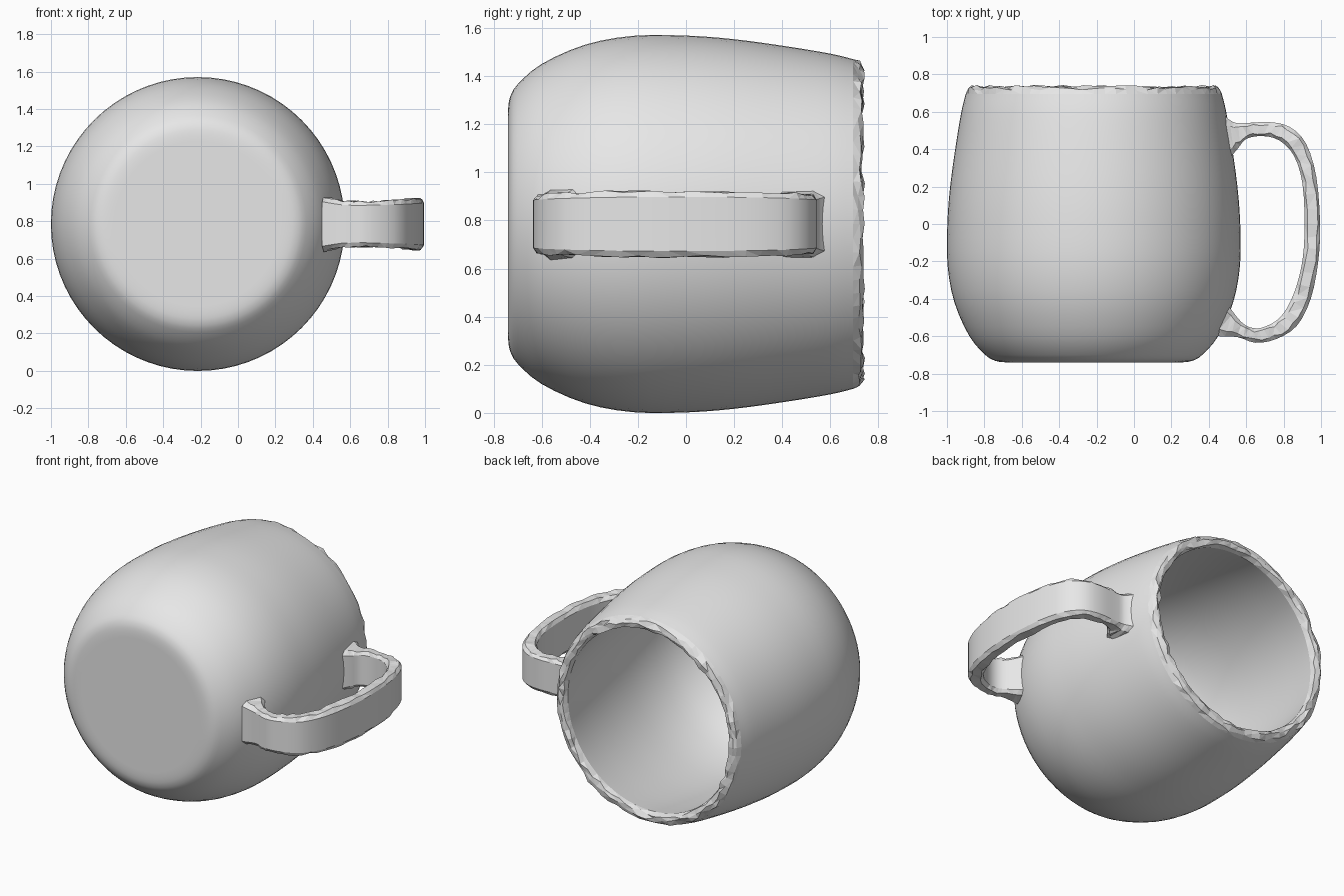
import bpy, bmesh, math, random
from mathutils import Vector

random.seed(4)
cube = bpy.data.objects.get("Cube")
if cube:
    bpy.data.objects.remove(cube, do_unlink=True)

CX, CZ = -0.215, 0.785   # axis of the lying mug

clay = bpy.data.materials.new("plain grey clay")
clay.use_nodes = True
clay.diffuse_color = (0.8, 0.8, 0.8, 1)
clay.node_tree.nodes["Principled BSDF"].inputs["Base Color"].default_value = (0.8, 0.8, 0.8, 1)


def spline(points, steps):
    """Smooth curve through the given points."""
    p = [Vector(q) for q in points]
    p = [2 * p[0] - p[1]] + p + [2 * p[-1] - p[-2]]
    out = []
    for i in range(1, len(p) - 2):
        a, b, c, d = p[i - 1:i + 3]
        for s in range(steps):
            t = s / steps
            out.append(0.5 * (2 * b + (c - a) * t + (2 * a - 5 * b + 4 * c - d) * t * t
                              + (3 * b - a - 3 * c + d) * t ** 3))
    return out + [p[-2]]


def jitter(amount):
    return random.uniform(-amount, amount)


def loft(name, rings, is_rough):
    """Skin closed rings, cap both ends; rough faces stay flat and triangulated."""
    bm = bmesh.new()
    loops = [[bm.verts.new(co) for co in ring] for ring in rings]
    n = len(loops[0])
    rough = []
    for i, (a, b) in enumerate(zip(loops, loops[1:])):
        for j in range(n):
            k = (j + 1) % n
            f = bm.faces.new((a[j], a[k], b[k], b[j]))
            f.smooth = not is_rough(i, j)
            if not f.smooth:
                rough.append(f)
    for cap in (loops[0], loops[-1]):
        bm.faces.new(cap)
    bmesh.ops.triangulate(bm, faces=rough)
    bmesh.ops.recalc_face_normals(bm, faces=bm.faces)
    mesh = bpy.data.meshes.new(name)
    bm.to_mesh(mesh)
    bm.free()
    mesh.materials.append(clay)
    obj = bpy.data.objects.new(name, mesh)
    bpy.context.collection.objects.link(obj)
    return obj


# Mug body: (radius, y) profile from the base, over the chipped rim, to the inner floor
outer = spline([(0.47, -0.74), (0.525, -0.732), (0.58, -0.70), (0.665, -0.60), (0.745, -0.42),
                (0.782, -0.22), (0.783, 0.0), (0.768, 0.2), (0.738, 0.42),
                (0.708, 0.6), (0.685, 0.695)], 3)
rim = [Vector(q) for q in ((0.672, 0.722), (0.645, 0.735), (0.618, 0.728))]
inner = spline([(0.61, 0.695), (0.65, 0.45), (0.685, 0.15), (0.695, -0.15), (0.66, -0.4),
                (0.58, -0.57), (0.50, -0.64), (0.42, -0.66)], 3)
profile = [Vector((0.44, -0.74))] + outer + rim + inner
first = 1 + len(outer)
SEG = 72
body_rings = []
for i, (r, y) in enumerate(profile):
    chip = 0.009 if first <= i < first + len(rim) else 0
    ring = []
    for j in range(SEG):
        a = 2 * math.pi * j / SEG
        rr = r + jitter(chip)
        ring.append((CX + rr * math.cos(a), y + jitter(chip), CZ + rr * math.sin(a)))
    body_rings.append(ring)
loft("mug_body", body_rings, lambda i, j: first - 1 <= i <= first + len(rim) - 1)

# Handle: paired outer and inner edges in plan, plus half width along z
stations = [  # outer x, y, inner x, y, half width
    (0.46, 0.60, 0.49, 0.33, 0.145), (0.53, 0.545, 0.553, 0.40, 0.125),
    (0.60, 0.54, 0.60, 0.455, 0.122), (0.72, 0.545, 0.69, 0.47, 0.122),
    (0.83, 0.52, 0.78, 0.445, 0.124), (0.92, 0.43, 0.855, 0.365, 0.130),
    (0.975, 0.25, 0.90, 0.22, 0.135), (0.995, 0.0, 0.912, 0.0, 0.137),
    (0.985, -0.2, 0.90, -0.2, 0.137), (0.945, -0.40, 0.855, -0.37, 0.133),
    (0.87, -0.545, 0.79, -0.49, 0.128), (0.76, -0.615, 0.71, -0.545, 0.124),
    (0.65, -0.635, 0.64, -0.557, 0.122), (0.555, -0.605, 0.575, -0.525, 0.125),
    (0.45, -0.60, 0.50, -0.43, 0.145)]
# Rounded slab section: (across thickness, along width)
section = [(1, -0.82), (1, -0.3), (1, 0.3), (1, 0.82), (0.6, 0.99), (-0.6, 0.99),
           (-1, 0.82), (-1, 0.3), (-1, -0.3), (-1, -0.82), (-0.6, -0.99), (0.6, -0.99)]
ROUGH_SIDES = {3, 4, 5, 9, 10, 11}
edges_out = spline([(s[0], s[1], s[4]) for s in stations], 3)
edges_in = spline([(s[2], s[3], 0) for s in stations], 3)
handle_rings = []
for o, q in zip(edges_out, edges_in):
    ring = []
    for u, v in section:
        t = (u + 1) / 2
        chip = 0.006 if abs(v) > 0.9 else 0
        ring.append((q.x + (o.x - q.x) * t + jitter(chip), q.y + (o.y - q.y) * t + jitter(chip),
                     CZ + v * o.z + jitter(chip)))
    handle_rings.append(ring)
loft("mug_handle", handle_rings, lambda i, j: j in ROUGH_SIDES)
